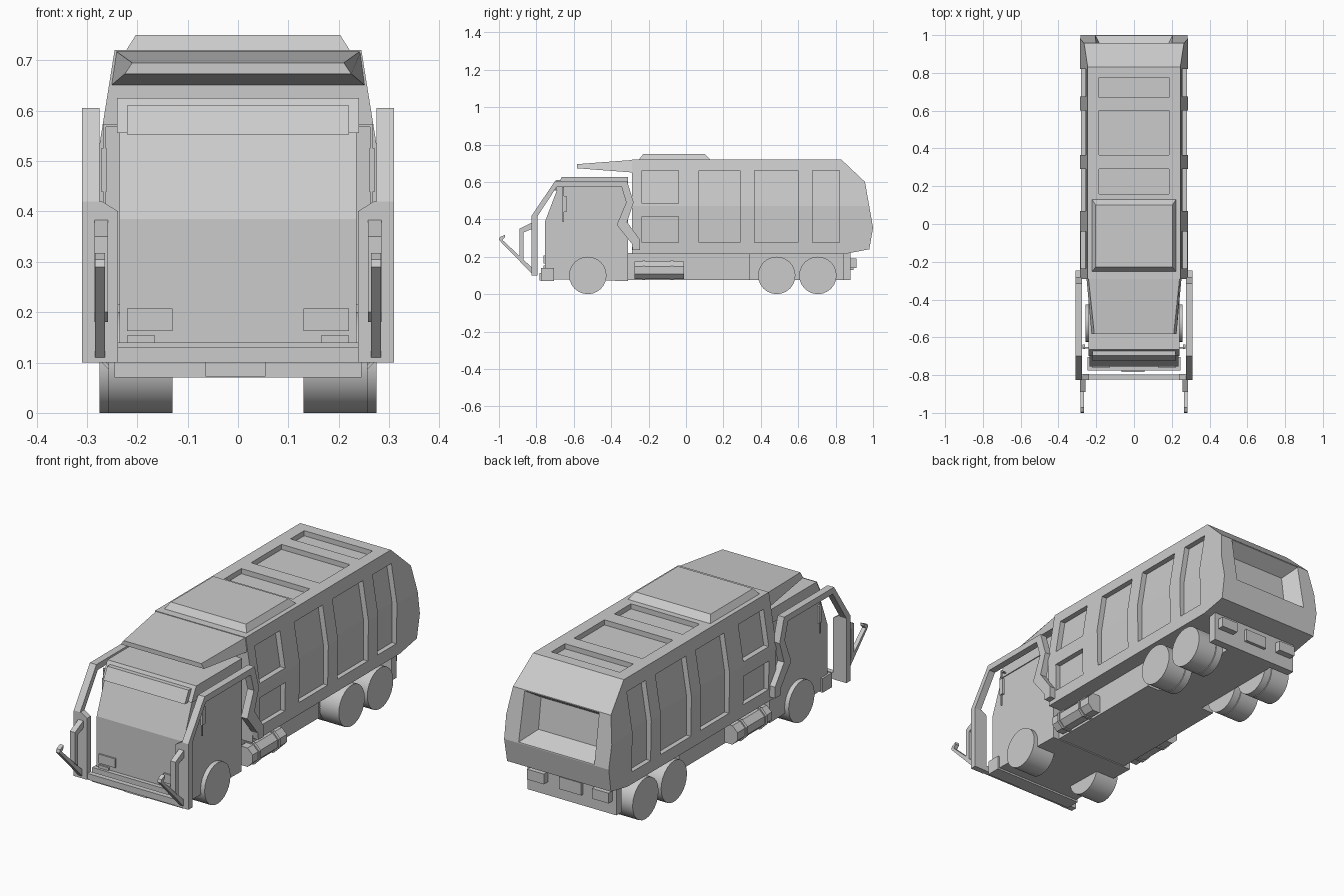
import bpy, bmesh, math
from mathutils import Vector

old = bpy.data.objects.get("Cube")
if old:
    bpy.data.objects.remove(old, do_unlink=True)

grey = bpy.data.materials.new("plain_grey")
grey.use_nodes = True
COLOUR = (0.6, 0.6, 0.6, 1)
grey.diffuse_color = COLOUR
grey.node_tree.nodes["Principled BSDF"].inputs["Base Color"].default_value = COLOUR


def finish(name, bm):
    bmesh.ops.recalc_face_normals(bm, faces=bm.faces)
    me = bpy.data.meshes.new(name)
    bm.to_mesh(me)
    bm.free()
    me.materials.append(grey)
    ob = bpy.data.objects.new(name, me)
    bpy.context.scene.collection.objects.link(ob)
    return ob


def prism(name, pts, lo, hi, axis="x"):
    """Extrude a (y, z) outline along x, or an (x, z) outline along y."""
    bm = bmesh.new()
    at = (lambda p, t: (t, *p)) if axis == "x" else (lambda p, t: (p[0], t, p[1]))
    a = [bm.verts.new(at(p, lo)) for p in pts]
    b = [bm.verts.new(at(p, hi)) for p in pts]
    bm.faces.new(a)
    bm.faces.new(b[::-1])
    for i in range(len(pts)):
        j = (i + 1) % len(pts)
        bm.faces.new((a[i], a[j], b[j], b[i]))
    return finish(name, bm)


def box(name, x, y, z):
    return prism(name, [(y[0], z[0]), (y[1], z[0]), (y[1], z[1]), (y[0], z[1])], *x)


def pair(make, name, pts, lo, hi):
    make("left_" + name, pts, lo, hi)
    make("right_" + name, pts, -hi, -lo)


def box_pair(name, x, y, z):
    box("left_" + name, x, y, z)
    box("right_" + name, (-x[1], -x[0]), y, z)


def frustum(name, bottom, top):
    """Each end is x half-width, y range and z."""
    bm = bmesh.new()
    rings = []
    for w, y0, y1, za, zb in (bottom, top):
        rings.append([bm.verts.new(c) for c in
                      ((-w[0], y0, za), (w[0], y0, za), (w[1], y1, zb), (-w[1], y1, zb))])
    bm.faces.new(rings[0])
    bm.faces.new(rings[1])
    for i in range(4):
        j = (i + 1) % 4
        bm.faces.new((rings[0][i], rings[0][j], rings[1][j], rings[1][i]))
    return finish(name, bm)


def cylinder(name, axis, radius, centre, lo, hi, sides, turn=0.0):
    ring = [(centre[0] + radius * math.cos(turn + math.tau * i / sides),
             centre[1] + radius * math.sin(turn + math.tau * i / sides)) for i in range(sides)]
    return prism(name, ring, lo, hi, axis)


def carve(ob, cutters):
    """Subtract cutters one by one and bake the result."""
    for c in cutters:
        m = ob.modifiers.new("cut", "BOOLEAN")
        m.operation, m.solver, m.object = "DIFFERENCE", "EXACT", c
    bpy.context.view_layer.update()
    baked = bpy.data.meshes.new_from_object(ob.evaluated_get(bpy.context.evaluated_depsgraph_get()))
    ob.modifiers.clear()
    ob.data = baked
    for c in cutters:
        bpy.data.objects.remove(c, do_unlink=True)


# Refuse body: tapered section, with the tail trimmed to its faceted outline
half = [(0.28, 0.215), (0.285, 0.47), (0.245, 0.72)]
body = prism("refuse_body", half + [(-x, z) for x, z in half[::-1]], -0.29, 1.1, "y")
bm = bmesh.new()
bm.from_mesh(body.data)
tail = [(0.83, 0.72), (0.957, 0.6), (1.0, 0.355), (0.98, 0.24), (0.85, 0.215)]
for (y0, z0), (y1, z1) in zip(tail, tail[1:]):
    cut = bmesh.ops.bisect_plane(bm, geom=bm.verts[:] + bm.edges[:] + bm.faces[:], dist=1e-5,
                                 plane_co=(0, y0, z0), plane_no=(0, z0 - z1, y1 - y0),
                                 clear_outer=True)
    bmesh.ops.contextual_create(bm, geom=[e for e in cut["geom_cut"]
                                          if isinstance(e, bmesh.types.BMEdge)])
bmesh.ops.recalc_face_normals(bm, faces=bm.faces)
bm.to_mesh(body.data)
bm.free()

# Recessed side panels, roof wells and rear opening
cutters = []
bays = [(-0.235, -0.04, 0.275, 0.415), (-0.235, -0.04, 0.485, 0.66)]
bays += [(a, b, 0.275, 0.66) for a, b in ((0.07, 0.29), (0.365, 0.6), (0.675, 0.82))]
for y0, y1, z0, z1 in bays:
    depth = lambda z: 0.258 if z <= 0.47 else 0.258 - 0.16 * (z - 0.47)
    levels = [z0] + ([0.47] if z0 < 0.47 < z1 else []) + [z1]
    for s in (1, -1):
        outline = [(s * depth(z), z) for z in levels] + [(s * 0.4, z1), (s * 0.4, z0)]
        cutters.append(prism("panel_cutter", outline, y0, y1, "y"))
for y0, y1 in ((0.16, 0.29), (0.365, 0.6), (0.67, 0.775)):
    cutters.append(box("roof_cutter", (-0.185, 0.185), (y0, y1), (0.695, 0.8)))
cutters.append(frustum("rear_cutter", ((0.16, 0.16), 0.91, 0.89, 0.40, 0.55),
                       ((0.215, 0.215), 1.02, 0.98, 0.35, 0.61)))
carve(body, cutters)

# Roof hatch and the canopy reaching over the cab
frustum("roof_hatch", ((0.225, 0.225), -0.255, 0.135, 0.715, 0.715),
        ((0.203, 0.203), -0.228, 0.1, 0.75, 0.75))
frustum("canopy", ((0.225, 0.252), -0.583, -0.28, 0.673, 0.65),
        ((0.21, 0.245), -0.583, -0.25, 0.695, 0.72))

# Cab with roof slab, visor and front fittings
prism("cab", [(-0.755, 0.08), (-0.755, 0.385), (-0.69, 0.556), (-0.665, 0.62),
              (-0.31, 0.62), (-0.31, 0.07)], -0.235, 0.235)
prism("cab_roof", [(-0.7, 0.556), (-0.665, 0.625), (-0.31, 0.625), (-0.31, 0.556)], -0.24, 0.24)
prism("sun_visor", [(-0.725, 0.553), (-0.695, 0.61), (-0.665, 0.61), (-0.69, 0.553)], -0.22, 0.22)
box("front_bumper", (-0.245, 0.245), (-0.775, -0.705), (0.07, 0.14))
box("front_plate", (-0.065, 0.055), (-0.783, -0.775), (0.072, 0.112))
box_pair("headlight", (0.13, 0.22), (-0.763, -0.75), (0.163, 0.207))
box_pair("fog_light", (0.165, 0.22), (-0.763, -0.75), (0.14, 0.154))
box_pair("mirror", (0.26, 0.272), (-0.662, -0.638), (0.44, 0.525))
box_pair("mirror_stalk", (0.235, 0.268), (-0.66, -0.652), (0.568, 0.574))
box_pair("mirror_rod", (0.262, 0.268), (-0.66, -0.652), (0.385, 0.574))

# Lifting arms: hooked post, roof rail and zigzag rear link
arm = [(-0.825, 0.1), (-0.825, 0.42), (-0.7, 0.605), (-0.315, 0.605), (-0.28, 0.49),
       (-0.315, 0.385), (-0.245, 0.29), (-0.245, 0.235), (-0.285, 0.235), (-0.29, 0.27),
       (-0.37, 0.37), (-0.32, 0.49), (-0.345, 0.575), (-0.69, 0.575), (-0.795, 0.415),
       (-0.795, 0.1)]
pair(prism, "lift_arm", arm, 0.275, 0.31)
for side, s in (("left", 1), ("right", -1)):
    prism(side + "_arm_plate", [(s * x, z) for x, z in
          ((0.31, 0.1), (0.31, 0.42), (0.27, 0.42), (0.238, 0.4), (0.238, 0.1))],
          -0.825, -0.795, "y")
box("arm_crossbar", (-0.24, 0.24), (-0.822, -0.797), (0.1, 0.13))
pair(prism, "fork_bracket", [(-0.89, 0.2), (-0.89, 0.35), (-0.82, 0.385), (-0.82, 0.35),
                             (-0.868, 0.33), (-0.868, 0.18)], 0.258, 0.285)
pair(prism, "fork", [(-1.0, 0.29), (-0.995, 0.305), (-0.968, 0.317), (-0.968, 0.305),
                     (-0.982, 0.29), (-0.795, 0.115), (-0.815, 0.1)], 0.264, 0.284)

# Chassis, tail bar and lamps
box("front_chassis", (-0.2, 0.2), (-0.31, 0.34), (0.075, 0.22))
box("rear_chassis", (-0.13, 0.13), (0.34, 0.86), (0.075, 0.22))
box("tail_bar", (-0.24, 0.24), (0.84, 0.88), (0.075, 0.22))
box_pair("tail_lamp", (0.13, 0.22), (0.87, 0.912), (0.14, 0.19))
box("rear_plate", (-0.06, 0.06), (0.87, 0.895), (0.13, 0.19))

# Side tanks with straps
for side, s in (("left", 1), ("right", -1)):
    c = (s * 0.225, 0.128)
    cylinder(side + "_tank", "y", 0.05, c, -0.275, -0.01, 8, math.pi / 8)
    for n, y in enumerate((-0.225, -0.075)):
        cylinder(f"{side}_tank_strap_{n + 1}", "y", 0.056, c, y - 0.007, y + 0.007, 8, math.pi / 8)

# Wheels: single at the front, doubled at the back
for side, s in (("left", 1), ("right", -1)):
    spans = [("front_wheel", -0.525, 0.13, 0.257, 0.1)]
    for n, y in enumerate((0.485, 0.705)):
        spans += [(f"rear_inner_wheel_{n + 1}", y, 0.13, 0.168, 0.1),
                  (f"rear_hub_{n + 1}", y, 0.16, 0.18, 0.09),
                  (f"rear_outer_wheel_{n + 1}", y, 0.172, 0.275, 0.1)]
    for name, y, x0, x1, r in spans:
        w = cylinder(f"{side}_{name}", "x", r, (y, 0.1), *sorted((s * x0, s * x1)), 24)
        w.select_set(True)
        bpy.context.view_layer.objects.active = w
        bpy.ops.object.shade_smooth_by_angle(angle=math.radians(40))
        w.select_set(False)
